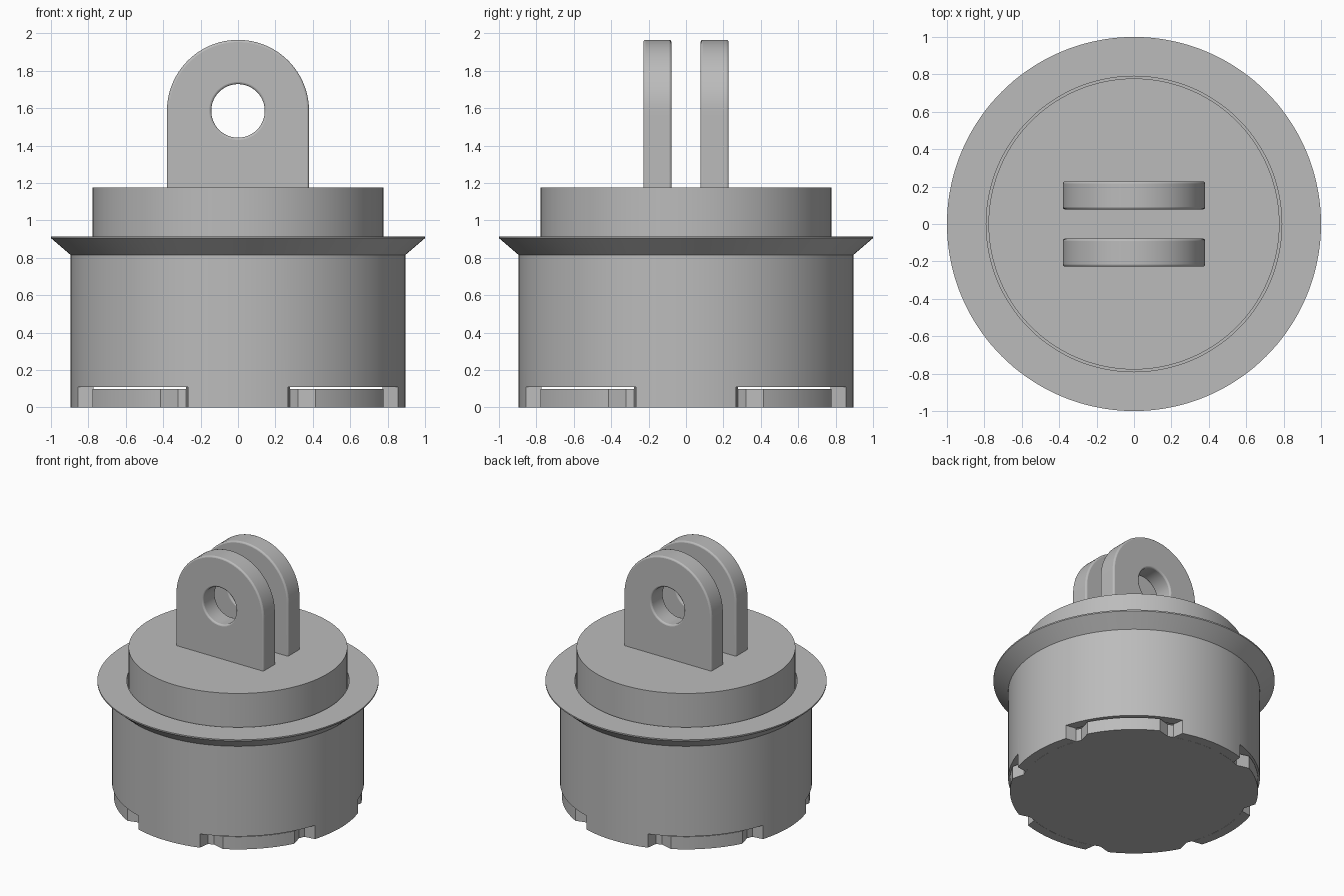
import bpy, bmesh
from math import sin, cos, pi, radians

if "Cube" in bpy.data.objects:
    bpy.data.objects.remove(bpy.data.objects["Cube"], do_unlink=True)

GREY = (0.5, 0.5, 0.5, 1)
grey = bpy.data.materials.new("plain grey")
grey.use_nodes = True
grey.diffuse_color = GREY
grey.node_tree.nodes["Principled BSDF"].inputs["Base Color"].default_value = GREY

SEGS = 144


def make_object(name, bm):
    bmesh.ops.recalc_face_normals(bm, faces=bm.faces)
    mesh = bpy.data.meshes.new(name)
    bm.to_mesh(mesh)
    bm.free()
    mesh.materials.append(grey)
    ob = bpy.data.objects.new(name, mesh)
    bpy.context.collection.objects.link(ob)
    return ob


def smooth(ob):
    bpy.ops.object.select_all(action="DESELECT")
    ob.select_set(True)
    bpy.context.view_layer.objects.active = ob
    bpy.ops.object.shade_smooth_by_angle(angle=radians(25))


def loop_mesh(rings):
    """Bridge a closed cycle of matching rings into a solid."""
    bm = bmesh.new()
    loops = [[bm.verts.new(p) for p in ring] for ring in rings]
    for a, b in zip(loops, loops[1:] + loops[:1]):
        for i in range(len(a)):
            j = (i + 1) % len(a)
            bm.faces.new((a[i], a[j], b[j], b[i]))
    return bm


def prism(bm, outline, z0, z1):
    """Extrude a flat outline between two heights."""
    low = [bm.verts.new((x, y, z0)) for x, y in outline]
    high = [bm.verts.new((x, y, z1)) for x, y in outline]
    bm.faces.new(low[::-1])
    bm.faces.new(high)
    for i in range(len(low)):
        j = (i + 1) % len(low)
        bm.faces.new((low[i], low[j], high[j], high[i]))


def arc(r, start, end, steps):
    angles = [radians(start + (end - start) * i / steps) for i in range(steps + 1)]
    return [(r * cos(a), r * sin(a)) for a in angles]


# Outer shell: revolved tube with a flared flange
profile = [(0.895, 0), (0.895, 0.815), (1, 0.905), (1, 0.915),
           (0.79, 0.915), (0.79, 0.5), (0.82, 0.5), (0.82, 0)]
shell = make_object("outer_shell", loop_mesh(
    [[(r * cos(2 * pi * i / SEGS), r * sin(2 * pi * i / SEGS), z) for i in range(SEGS)]
     for r, z in profile]))

# Four notches cut into the bottom rim of the shell
bm = bmesh.new()
for mid in (45, 135, 225, 315):
    outer = arc(1.0, mid - 30.5, mid + 30.5, 20)
    inner = arc(0.78, mid + 23.6, mid - 23.6, 20)
    prism(bm, outer + inner, -0.1, 0.108)
cutter = make_object("notch_cutter", bm)
cutter.hide_render = True
cut = shell.modifiers.new("notches", "BOOLEAN")
cut.operation = "DIFFERENCE"
cut.solver = "EXACT"
cut.object = cutter
graph = bpy.context.evaluated_depsgraph_get()
cut_mesh = bpy.data.meshes.new_from_object(shell.evaluated_get(graph))
shell.modifiers.clear()
shell.data = cut_mesh
bpy.data.objects.remove(cutter, do_unlink=True)
smooth(shell)

# Base disc with four slanted locking tongues showing in the notches
outline = []
for mid in (45, 135, 225, 315):
    outline += arc(0.882, mid - 17, mid + 17, 16)
    outline += arc(0.819, mid + 22, mid + 68, 20)
bm = bmesh.new()
prism(bm, outline, 0, 0.099)
smooth(make_object("base_disc", bm))

# Raised cap, set in the shell with a fine gap around it
bm = bmesh.new()
prism(bm, arc(0.778, 0, 360 - 360 / SEGS, SEGS - 1), 0.4, 1.175)
smooth(make_object("top_cap", bm))

# Pair of rounded mounting lugs with a bolt hole
R, HOLE, CENTRE, DROP, N = 0.38, 0.143, 1.585, 0.46, 96


def lug_point(i, edge, y):
    a = 2 * pi * i / N
    r = HOLE
    if edge:
        r = R
        if sin(a) < -1e-6:
            r = min(R / max(abs(cos(a)), 1e-6), DROP / abs(sin(a)))
    return (r * cos(a), y, CENTRE + r * sin(a))


for name, y0, y1 in (("front_lug", -0.228, -0.078), ("back_lug", 0.078, 0.228)):
    rings = [(True, y0), (True, y1), (False, y1), (False, y0)]
    lug = make_object(name, loop_mesh(
        [[lug_point(i, edge, y) for i in range(N)] for edge, y in rings]))
    smooth(lug)
    bevel = lug.modifiers.new("soft edges", "BEVEL")
    bevel.width = 0.012
    bevel.segments = 3
    bevel.limit_method = "ANGLE"
    bevel.angle_limit = radians(40)
    smooth(lug)
